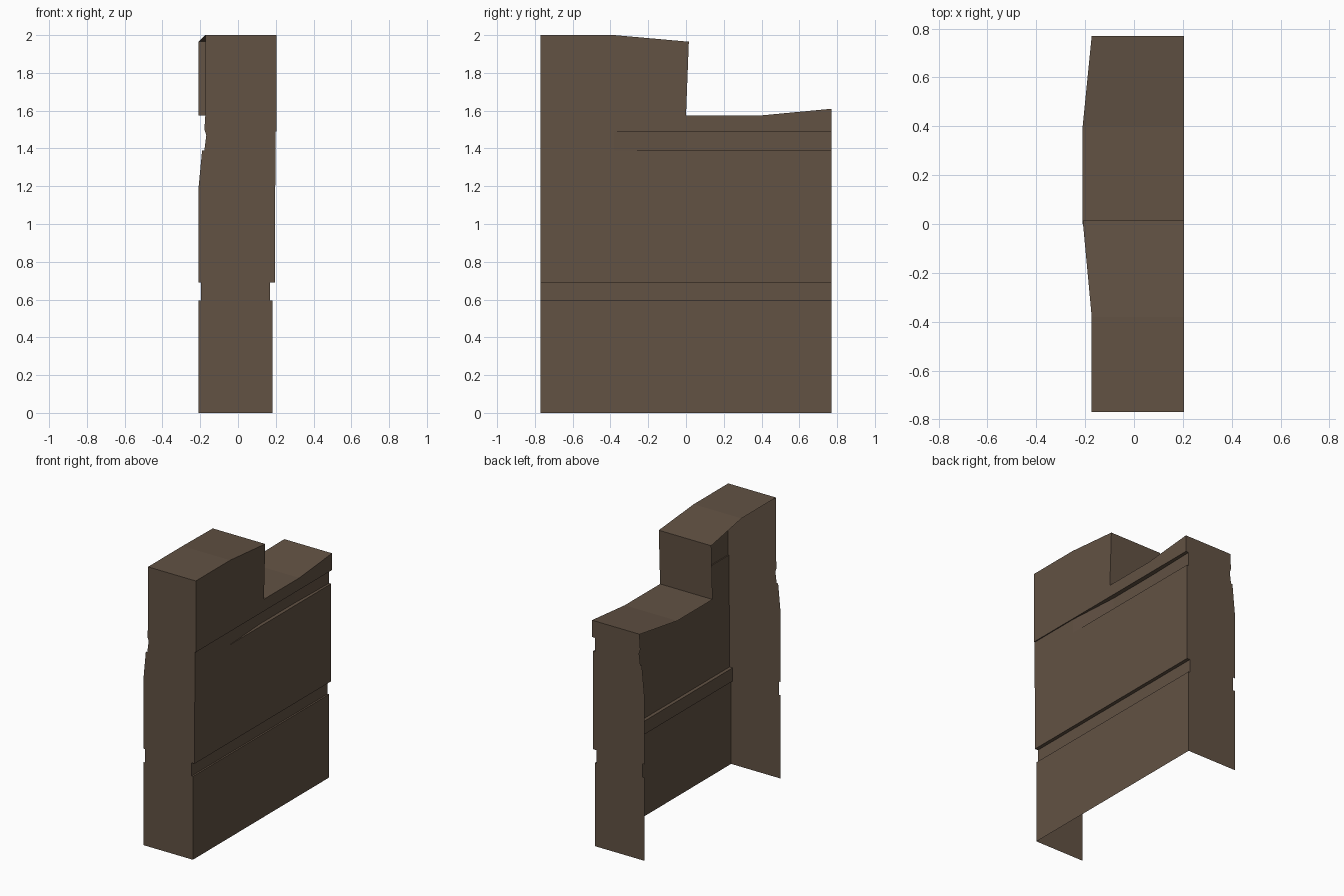
import bpy

if "Cube" in bpy.data.objects:
    bpy.data.objects.remove(bpy.data.objects["Cube"])

# Single brown stone colour
stone = bpy.data.materials.new("brown_stone")
stone.diffuse_color = (0.122, 0.084, 0.057, 1.0)
stone.use_nodes = True
stone.node_tree.nodes["Principled BSDF"].inputs["Base Color"].default_value = stone.diffuse_color


def add_part(name, polygons):
    """Make one flat-shaded object from a list of polygons."""
    verts, faces = [], []
    for poly in polygons:
        faces.append(range(len(verts), len(verts) + len(poly)))
        verts += poly
    mesh = bpy.data.meshes.new(name)
    mesh.from_pydata(verts, [], [list(f) for f in faces])
    mesh.materials.append(stone)
    obj = bpy.data.objects.new(name, mesh)
    bpy.context.collection.objects.link(obj)
    return obj


E = 0.77                                # half length
XR = 0.205                              # outer face, top band
YS = [-E, -0.38, 0.0, 0.4, E]           # columns along the wall
GROOVE = [0.198, 0.198, 0.173, 0.173, 0.182]   # worn upper groove depth


def outer_profile(i):
    """Outer face (x, z) at column i, going down from the top band."""
    g = GROOVE[i]
    return [(XR, 1.49), (g, 1.49), (g, 1.39), (0.198, 1.39), (0.195, 0.69),
            (0.17, 0.69), (0.17, 0.595), (0.182, 0.595), (0.182, 0.0)]


# Outer face with its grooves
polys = []
for i in range(4):
    a, b = outer_profile(i), outer_profile(i + 1)
    for k in range(len(a) - 1):
        polys.append([(a[k + 1][0], YS[i], a[k + 1][1]),
                      (b[k + 1][0], YS[i + 1], b[k + 1][1]),
                      (b[k][0], YS[i + 1], b[k][1]),
                      (a[k][0], YS[i], a[k][1])])
add_part("outer_face", polys)

# Top band of the outer face, stepping down at the middle
bands = [
    [(-E, 1.49), (-0.38, 1.49), (-0.38, 2.0), (-E, 2.0)],
    [(-0.38, 1.49), (0, 1.49), (0, 1.575), (0.015, 1.965), (-0.38, 2.0)],
    [(0, 1.49), (0.4, 1.49), (0.4, 1.575), (0, 1.575)],
    [(0.4, 1.49), (E, 1.49), (E, 1.61), (0.4, 1.575)],
]
add_part("outer_top_band", [[(XR, y, z) for y, z in p] for p in bands])

# Top surfaces and step: rows of (y, z, inner edge x)
top = [(-E, 2.0, -0.173), (-0.38, 2.0, -0.173), (0.015, 1.965, -0.21),
       (0.0, 1.575, -0.21), (0.4, 1.575, -0.21), (E, 1.61, -0.173)]
add_part("stepped_top", [
    [(xa, ya, za), (XR, ya, za), (XR, yb, zb), (xb, yb, zb)]
    for (ya, za, xa), (yb, zb, xb) in zip(top, top[1:])])

# End walls share the same worn inner edge
inner = [(-0.21, 0.0), (-0.21, 0.595), (-0.195, 0.595), (-0.195, 0.69),
         (-0.21, 0.69), (-0.21, 1.18), (-0.19, 1.39), (-0.178, 1.39),
         (-0.168, 1.47), (-0.178, 1.5), (-0.173, 1.575)]
for name, i, y, zt in (("front_end_wall", 0, -E, 2.0),
                       ("back_end_wall", 4, E, 1.61)):
    loop = inner + [(-0.173, zt), (XR, zt)] + outer_profile(i)
    poly = [(x, y, z) for x, z in loop]
    if y < 0:
        poly.reverse()                  # keep normals outward
    add_part(name, [poly])
